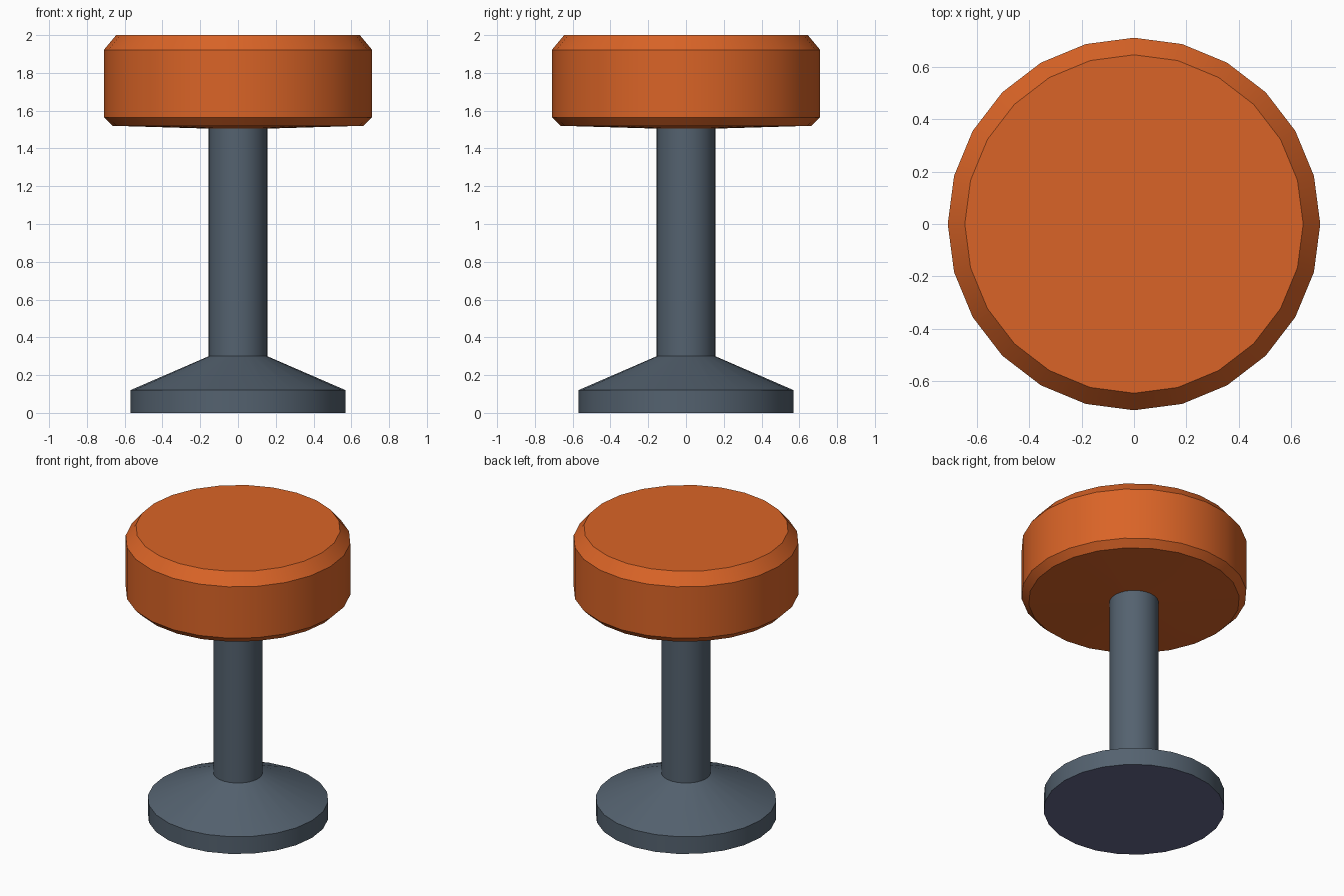
import bpy, bmesh, math

if "Cube" in bpy.data.objects:
    bpy.data.objects.remove(bpy.data.objects["Cube"])

SIDES = 24


def material(name, rgb):
    m = bpy.data.materials.new(name)
    m.diffuse_color = (*rgb, 1.0)
    m.use_nodes = True
    m.node_tree.nodes["Principled BSDF"].inputs["Base Color"].default_value = m.diffuse_color
    return m


orange = material("orange upholstery", (0.70, 0.127, 0.02))
steel = material("blue grey metal", (0.089, 0.122, 0.16))
rubber = material("slate underside", (0.13, 0.14, 0.26))


def lathe(name, profile, mats, cap_bottom=True, cap_top=True):
    """Revolve (radius, z) points, listed bottom to top, around z."""
    bm = bmesh.new()
    rings = [[bm.verts.new((r * math.cos(2 * math.pi * i / SIDES),
                            r * math.sin(2 * math.pi * i / SIDES), z))
              for i in range(SIDES)] for r, z in profile]
    for a, b in zip(rings, rings[1:]):
        for i in range(SIDES):
            j = (i + 1) % SIDES
            bm.faces.new((a[i], a[j], b[j], b[i]))
    if cap_bottom:
        bottom = bm.faces.new(rings[0][::-1])
        bottom.material_index = len(mats) - 1
    if cap_top:
        bm.faces.new(rings[-1])
    mesh = bpy.data.meshes.new(name)
    bm.to_mesh(mesh)
    bm.free()
    obj = bpy.data.objects.new(name, mesh)
    bpy.context.collection.objects.link(obj)
    for m in mats:
        mesh.materials.append(m)
    bpy.ops.object.select_all(action='DESELECT')
    obj.select_set(True)
    bpy.context.view_layer.objects.active = obj
    bpy.ops.object.shade_smooth_by_angle(angle=math.radians(20))
    return obj


# Padded seat with bevelled rims and slightly conical underside
lathe("seat", [(0.155, 1.505), (0.665, 1.52), (0.71, 1.565),
               (0.71, 1.922), (0.645, 2.0)], [orange], cap_bottom=False)

# Pedestal: foot disc, sloped cone and column in one turned piece
lathe("pedestal", [(0.57, 0.0), (0.57, 0.12), (0.155, 0.30),
                   (0.155, 1.505)], [steel, rubber], cap_top=False)
